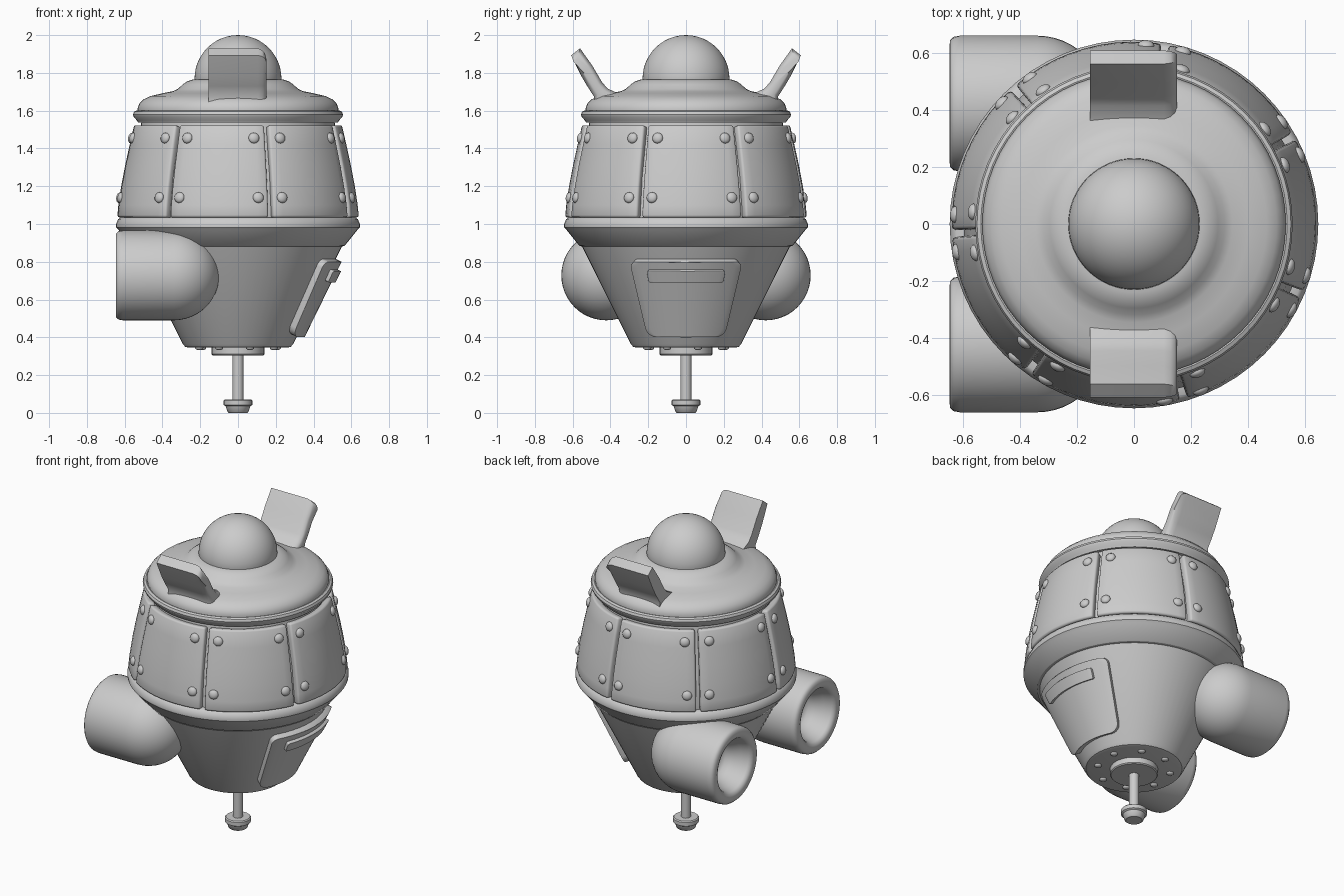
import bpy, bmesh
from math import sin, cos, pi, radians, sqrt
from mathutils import Vector, Matrix

if "Cube" in bpy.data.objects:
    bpy.data.objects.remove(bpy.data.objects["Cube"])


def finish(name, bm, angle=35, bevel=0, solid=0):
    me = bpy.data.meshes.new(name)
    bm.to_mesh(me)
    bm.free()
    ob = bpy.data.objects.new(name, me)
    bpy.context.collection.objects.link(ob)
    if solid:
        m = ob.modifiers.new("Thickness", 'SOLIDIFY')
        m.thickness, m.offset = solid, -1
    if bevel:
        m = ob.modifiers.new("Bevel", 'BEVEL')
        m.width, m.segments, m.limit_method = bevel, 2, 'ANGLE'
        m.angle_limit = radians(40)
    bpy.ops.object.select_all(action='DESELECT')
    ob.select_set(True)
    bpy.context.view_layer.objects.active = ob
    bpy.ops.object.shade_smooth_by_angle(angle=radians(angle))
    return ob


def lathe(name, profile, steps=64, **kw):
    """Spin an (r, z) profile, running bottom to top, around z."""
    bm = bmesh.new()
    vs = [bm.verts.new((r, 0, z)) for r, z in profile]
    es = [bm.edges.new(p) for p in zip(vs, vs[1:])]
    bmesh.ops.spin(bm, geom=vs + es, axis=(0, 0, 1), cent=(0, 0, 0), angle=2 * pi, steps=steps)
    bmesh.ops.remove_doubles(bm, verts=bm.verts, dist=1e-4)
    bmesh.ops.recalc_face_normals(bm, faces=bm.faces)
    return finish(name, bm, **kw)


def surface(name, point, us, vs, **kw):
    """Grid patch with outward winding, thickened inwards."""
    bm = bmesh.new()
    g = [[bm.verts.new(point(u, v)) for v in vs] for u in us]
    for a, b in zip(g, g[1:]):
        for j in range(len(vs) - 1):
            bm.faces.new((a[j], b[j], b[j + 1], a[j + 1]))
    return finish(name, bm, **kw)


def rivets(name, places, radius):
    bm = bmesh.new()
    for p, n in places:
        rot = Vector(n).to_track_quat('Z', 'Y').to_matrix().to_4x4()
        bmesh.ops.create_uvsphere(bm, u_segments=16, v_segments=8, radius=radius,
                                  matrix=Matrix.Translation(p) @ rot @ Matrix.Diagonal((1, 1, .6, 1)))
    finish(name, bm, angle=60)


# Lower cone, belt rim and recessed core behind the plates
def cone_r(z):
    return .29 + (z - .35) * .49


lathe("lower_hull", [(0, .345), (.262, .345), (.28, .35), (.292, .365), (.55, .88), (.565, .882)])
lathe("belt_rim", [(.50, .88), (.55, .88), (.566, .886), (.632, .968), (.645, .982), (.646, .998),
                   (.634, 1.026), (.622, 1.034), (.58, 1.034)])
lathe("inner_core", [(.59, 1.0), (.597, 1.06), (.575, 1.25), (.515, 1.5), (.51, 1.56)])

# Seven curved armour plates with gaps
plate_profile = [(.64, 1.035), (.634, 1.1), (.619, 1.2), (.598, 1.31), (.574, 1.42), (.55, 1.525)]


def plate_r(z):
    for (r0, z0), (r1, z1) in zip(plate_profile, plate_profile[1:]):
        if z <= z1:
            return r0 + (r1 - r0) * (z - z0) / (z1 - z0)


places = []
for k in range(7):
    gap = radians(183) + k * 2 * pi / 7
    span = 2 * pi / 7 - radians(2.4)
    us = [gap + radians(1.2) + span * i / 10 for i in range(11)]
    surface(f"armour_plate_{k + 1}", lambda u, v: (v[0] * cos(u), v[0] * sin(u), v[1]),
            us, plate_profile, solid=.05, bevel=.012)
    for z, off in ((1.455, 7.3), (1.14, 6)):
        for s in (-1, 1):
            a = gap + s * radians(off)
            r = plate_r(z)
            places.append(((r * cos(a), r * sin(a), z), (cos(a), sin(a), .2)))
rivets("plate_rivets", places, .029)

# Neck ring, shoulder, collar and top dome
lathe("neck_ring", [(.50, 1.535), (.53, 1.538), (.535, 1.548), (.552, 1.566), (.556, 1.58),
                    (.55, 1.595), (.537, 1.601), (.528, 1.598), (.50, 1.598)])
lathe("shoulder", [(.53, 1.59), (.532, 1.612), (.522, 1.638), (.50, 1.66), (.465, 1.677),
                   (.40, 1.692), (.345, 1.703), (.318, 1.715), (.295, 1.737), (.27, 1.755),
                   (.24, 1.765), (.20, 1.768)])
lathe("top_dome", [(.225, 1.74)] + [(.23 * cos(i * pi / 24), 1.77 + .23 * sin(i * pi / 24))
                                    for i in range(12)] + [(0, 2.0)])

# Two ear fins, mirrored front to back; the +x edge is rounded
fin = [(.561, 1.93), (.497, 1.84), (.444, 1.75), (.415, 1.717), (.355, 1.69),
       (.40, 1.63), (.49, 1.63), (.487, 1.675), (.523, 1.73), (.556, 1.786), (.608, 1.893)]
mid = [.5 * (a[0] + b[0]) for a, b in zip(fin, fin[::-1])]
for side, label in ((-1, "front"), (1, "back")):
    bm = bmesh.new()
    rings = []
    for x, thin, drop in ((-.155, 0, 0), (.105, 0, 0), (.128, .12, .008), (.143, .3, .022), (.15, .55, .045)):
        ring = []
        for i, (y, z) in enumerate(fin):
            y2, z2 = fin[-1 - i]
            zz = z + (z2 - z) * thin / 2
            if zz > 1.86:
                zz -= drop
            ring.append(bm.verts.new((x, side * (y + (mid[i] - y) * thin), zz)))
        rings.append(ring)
    n = len(fin)
    for a, b in zip(rings, rings[1:]):
        for i in range(n):
            bm.faces.new((a[i], a[(i + 1) % n], b[(i + 1) % n], b[i]))
    bm.faces.new(rings[0])
    bm.faces.new(rings[-1])
    bmesh.ops.recalc_face_normals(bm, faces=bm.faces)
    finish(f"ear_fin_{label}", bm, angle=40)

# Two thruster pods with open nozzles facing -x
dome = [(.238 * sin(i * pi / 24), .34 - .24 * cos(i * pi / 24)) for i in range(13)]
pod = dome + [(.238, .61), (.234, .632), (.222, .645), (.19, .647), (.172, .64), (.163, .625),
              (.15, .58), (.122, .53), (.112, .50), (.085, .48), (0, .47)]
for side, label in ((-1, "front"), (1, "back")):
    ob = lathe(f"thruster_pod_{label}", pod, steps=48, angle=50)
    ob.rotation_euler = (0, -pi / 2, 0)
    ob.location = (0, side * .422, .728)


# Curved hatch and its handle on the +x side
def curved_panel(name, z0, z1, w0, w1, c0, c1, lift, thick):
    """Trapezoid with rounded corners (radius c0 below, c1 above) wrapped on the cone."""
    arc = [1 - cos(i * pi / 12) for i in range(7)]
    rows = [z0 + c0 * t for t in arc] + [z1 - c1 * t for t in reversed(arc)]

    def point(u, z):
        w = w0 + (w1 - w0) * (z - z0) / (z1 - z0)
        for c, d in ((c0, z - z0), (c1, z1 - z)):
            if d < c:
                w -= c - sqrt(max(0, c * c - (c - d) ** 2))
        r = cone_r(z) + lift
        return (sqrt(r * r - (u * w) ** 2), u * w, z)
    surface(name, point, [-1 + i / 8 for i in range(17)], rows, solid=thick, bevel=.006)


curved_panel("side_hatch", .40, .80, .205, .30, .05, .035, .038, .06)
curved_panel("hatch_handle", .69, .75, .198, .208, .01, .01, .06, .04)

# Base flange, its rivets, and the stem with foot
lathe("base_flange", [(0, .305), (.134, .305), (.14, .311), (.14, .35), (0, .35)], steps=32)
rivets("base_rivets", [((.215 * cos(k * pi / 4 + .3), .215 * sin(k * pi / 4 + .3), .345), (0, 0, -1))
                       for k in range(8)], .022)
lathe("stem", [(0, .05), (.029, .05), (.029, .31), (0, .31)], steps=24)
lathe("stem_foot", [(0, 0), (.048, 0), (.056, .006), (.066, .036), (.076, .042), (.076, .066),
                    (.07, .072), (0, .072)], steps=24)
